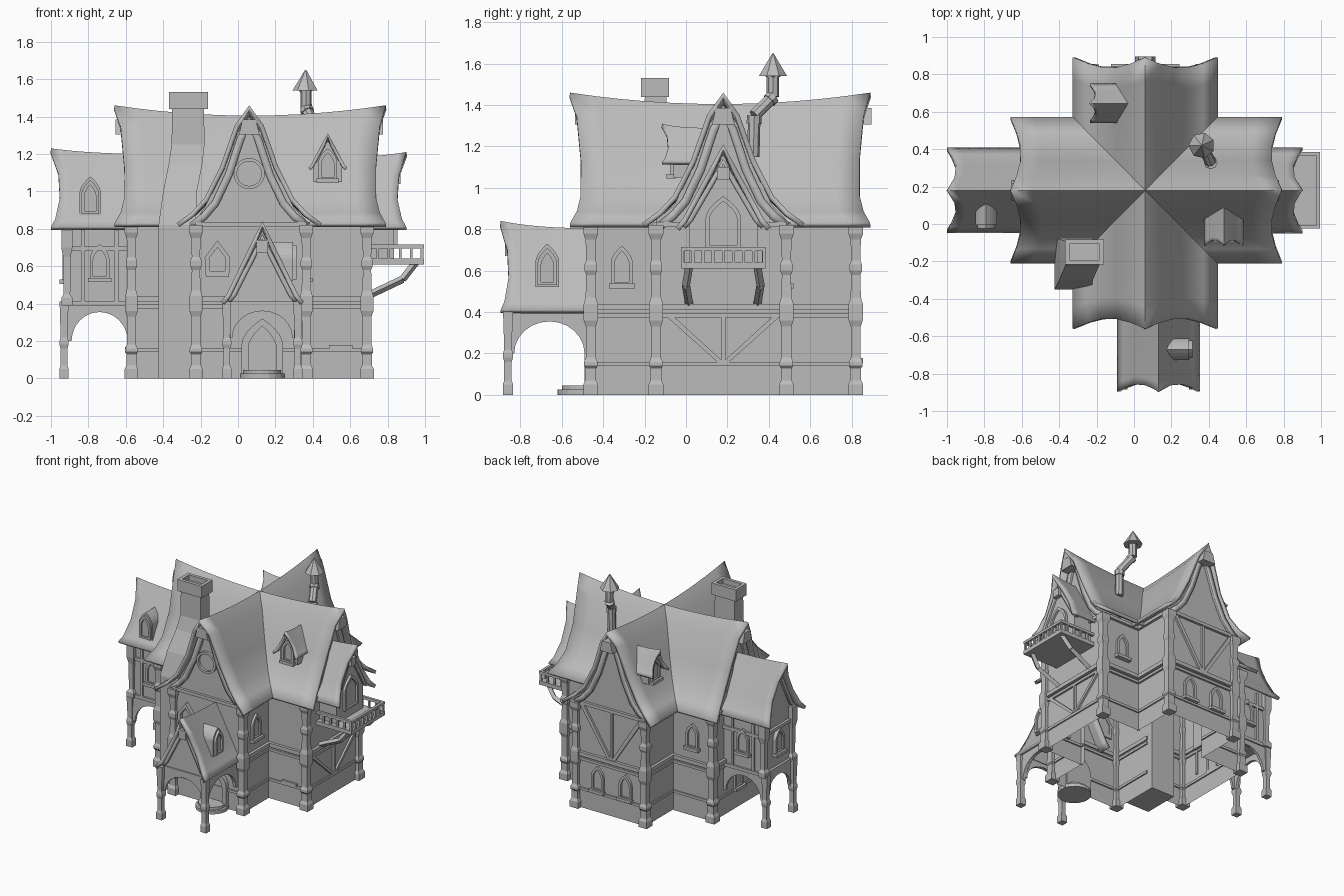
import bpy, bmesh
from math import sin, cos, pi, radians
from mathutils import Matrix, Vector

if "Cube" in bpy.data.objects:
    bpy.data.objects.remove(bpy.data.objects["Cube"])
grey = bpy.data.materials.new("plain_grey")
grey.use_nodes = True
grey.diffuse_color = (0.5, 0.5, 0.5, 1)
grey.node_tree.nodes["Principled BSDF"].inputs["Base Color"].default_value = grey.diffuse_color
BELL = [(0, 1), (.2, .83), (.4, .48), (.62, .21), (.8, .09), (1, 0)]
TENT = [(0, 1), (.3, .69), (.6, .37), (.85, .1), (1, 0)]

def frame(angle, x=0.06, y=0.18):
    """Local frame: x runs across, -y points outward (front at angle 0)."""
    return Matrix.Translation((x, y, 0)) @ Matrix.Rotation(radians(angle), 4, 'Z')
FRONT, RIGHT, BACK, LEFT = [frame(a) for a in (0, 90, 180, 270)]
PORCH = frame(0, 0.13)

def mesh(name, verts, faces, M, fix=True):
    bm = bmesh.new()
    vs = [bm.verts.new(M @ Vector(v)) for v in verts]
    for f in faces:
        bm.faces.new([vs[i] for i in f])
    if fix:
        bmesh.ops.recalc_face_normals(bm, faces=bm.faces)
    data = bpy.data.meshes.new(name)
    bm.to_mesh(data)
    bm.free()
    data.materials.append(grey)
    ob = bpy.data.objects.new(name, data)
    bpy.context.collection.objects.link(ob)
    return ob

def stack(name, loops, M, close=True):
    """Join equal loops of points; cap the ends, or join last to first."""
    n, k = len(loops[0]), len(loops)
    faces = [(r*n + i, r*n + (i+1) % n, (r+1) % k*n + (i+1) % n, (r+1) % k*n + i)
             for r in range(k - 1 if close else k) for i in range(n)]
    if close:
        faces += [tuple(range(n)), tuple(range(n*k - n, n*k))]
    return mesh(name, [p for loop in loops for p in loop], faces, M)

def prism(name, pts, t0, t1, M):
    """Outline in x and z, extruded outward from t0 to t1."""
    return stack(name, [[(x, -t, z) for x, z in pts] for t in (t0, t1)], M)

def box(name, x0, x1, t0, t1, z0, z1, M):
    return prism(name, [(x0, z0), (x1, z0), (x1, z1), (x0, z1)], t0, t1, M)

def ring(name, outer, inner, t0, t1, M):
    return stack(name, [[(x, -t, z) for x, z in pts] for pts, t in
                        ((outer, t0), (outer, t1), (inner, t1), (inner, t0))], M, False)

def loft(name, sections, M=Matrix()):
    """Rectangular sections (x, y, z, half x, half y)."""
    corners = ((-1, -1), (1, -1), (1, 1), (-1, 1))
    stack(name, [[(x + a*hx, y + b*hy, z) for a, b in corners] for x, y, z, hx, hy in sections], M)

def post(name, x, t, sections, M):
    loft(name, [(x, -t, z, r, r) for z, r in sections], M)

def rod(name, p, q, r0, r1, n=8, M=Matrix()):
    turn = (Vector(q) - Vector(p)).to_track_quat('Z', 'Y')
    stack(name, [[Vector(c) + turn @ Vector((r*cos(2*pi*i/n), r*sin(2*pi*i/n), 0)) for i in range(n)]
                 for c, r in ((p, r0), (q, r1))], M)

def roof(name, M, t0, t1, half, ridge, eave, rise=0, dip=0, both=False, prof=TENT, thick=.025):
    """Flared roof sheet with a sagging ridge and hollowed ends."""
    across = [(-d, h) for d, h in prof[:0:-1]] + prof
    n, verts = 12, []
    for d, h in across:
        hollow = dip * sin(pi * abs(d))
        a, b = t0 + hollow * both, t1 - hollow
        for j in range(n + 1):
            u = j / n
            q = (2*u - 1) ** 2 if both else u ** 3
            verts.append((d * half, -(a + (b - a) * u), eave + h * (ridge - eave + rise * q)))
    k = n + 1
    faces = [(i*k + j + 1, i*k + k + j + 1, i*k + k + j, i*k + j)
             for i in range(len(across) - 1) for j in range(n)]
    ob = mesh(name, verts, faces, M, fix=False)
    if ob.data.polygons[0].normal.z < 0:
        ob.data.flip_normals()
    mod = ob.modifiers.new("thickness", 'SOLIDIFY')
    mod.thickness, mod.offset = thick, -1
    bpy.ops.object.select_all(action='DESELECT')
    ob.select_set(True)
    bpy.context.view_layer.objects.active = ob
    bpy.ops.object.shade_smooth_by_angle(angle=radians(32))

def gable(a, b, z0, ztop, rhalf, ridge, eave, prof):
    """Wall outline from x = a to x = b with a peak under the roof."""
    up = [(d * rhalf, eave + h * (ridge - eave) - .04) for d, h in prof if d * rhalf < .9 * b]
    return [(b, z0), (b, ztop)] + up[::-1] + [(-x, z) for x, z in up[1:]] + [(a, ztop), (a, z0)]

def lancet(x, z, w, h):
    side = [(w/2, z)] + [(w/2 * (1 - (i/5) ** 1.8), z + h * (.58 + .42*i/5)) for i in range(6)]
    return [(x + a, b) for a, b in side] + [(x - a, b) for a, b in side[-2::-1]]

def window(M, x, t, z, w=.105, h=.19, sill=True):
    ring("window_frame", lancet(x, z, w, h), lancet(x, z + .015, w - .035, h - .04), t - .01, t + .018, M)
    prism("window_pane", lancet(x, z + .01, w - .03, h - .03), t - .005, t + .004, M)
    if sill:
        box("window_sill", x - w*.6, x + w*.6, t - .01, t + .035, z - .015, z + .008, M)

def arch(name, x, half, z0, ztop, top, t0, t1, M):
    curve = [(x + (half - .03) * cos(pi*i/12), z0 + (top - z0) * sin(pi*i/12)) for i in range(13)]
    prism(name, [(x - half, z0), (x - half, ztop), (x + half, ztop), (x + half, z0)] + curve, t0, t1, M)

def brace_panel(M, t, z0, z1):
    box("brace_stud", -.01, .01, t, t + .015, z0, z1, M)
    for s in (-1, 1):
        prism("brace", [(0, z0), (s*.03, z0), (s*.27, z1), (s*.235, z1)], t, t + .015, M)

TALL = [(0, .036), (.05, .036), (.07, .026), (.13, .026), (.14, .033), (.16, .033), (.18, .024),
        (.33, .024), (.36, .034), (.44, .034), (.47, .025), (.58, .022), (.6, .03), (.63, .03),
        (.65, .022), (.75, .025), (.78, .036), (.82, .036)]
SHORT = [(0, .025), (.05, .025), (.07, .018), (.16, .018), (.18, .024), (.2, .024), (.22, .018), (.41, .024)]
UPPER = [(.39, .03), (.43, .03), (.45, .018), (.65, .02), (.7, .03), (.82, .03)]

# Main cross roof
roof("main_roof_long", FRONT, -.71, .74, .388, 1.405, .83, .055, .055, True, BELL)
roof("main_roof_wide", RIGHT, -.72, .73, .392, 1.405, .83, .055, .055, True, BELL)

# Four wall arms, each with posts, beams and gable trim
for M, a, b, T in ((FRONT, -.285, .305, .64), (RIGHT, -.325, .305, .63),
                   (BACK, -.305, .285, .64), (LEFT, -.305, .325, .63)):
    end = gable(a, b, 0, .845, .385, 1.44, .825, BELL)
    n = len(end)
    mesh("arm_walls", [(x, -T, z) for x, z in end] +
         [(b, -.29, 0), (b, -.29, .845), (a, -.29, .845), (a, -.29, 0)],
         [tuple(range(n)), (0, 1, n + 1, n), (n - 1, n - 2, n + 2, n + 3)], M)
    for z, hgt, out in ((.14, .02, .01), (.375, .02, .015), (.41, .03, .022), (.81, .025, .02)):
        box("end_beam", a, b, T - .01, T + out, z, z + hgt, M)
        for x, s in ((a, -1), (b, 1)):
            box("side_beam", x - s*.01, x + s*out, .3, T, z, z + hgt, M)
    for x in (a, b):
        post("corner_post", x, T, TALL, M)
    roof("gable_trim", M, T - .02, T + .02, .32, 1.385, .83, prof=BELL, thick=.04)
    prism("ridge_block", [(-.055, 1.305), (.055, 1.305), (.035, 1.385), (-.035, 1.385)], .6, .715, M)
brace_panel(RIGHT, .63, .16, .375)
brace_panel(BACK, .64, .44, .81)

# Round gable window and house-shaped window below it
circle = lambda r: [(r * cos(pi*i/12), 1.095 + r * sin(pi*i/12)) for i in range(24)]
ring("round_window_frame", circle(.083), circle(.066), .63, .66, FRONT)
house = lambda r: [(x * r - .17, .635 + z * r) for x, z in ((-1, -1.5), (1, -1.5), (1.1, .2), (0, 1.65), (-1.1, .2))]
ring("house_window_frame", house(.062), house(.04), .63, .67, FRONT)
prism("house_window_pane", house(.045), .635, .645, FRONT)

# Windows set in the walls
for M, x, t, z in ((FRONT, .49, .305, .17), (RIGHT, -.49, .305, .53), (BACK, -.12, .64, .17),
                   (BACK, .12, .64, .17), (BACK, .46, .305, .53), (BACK, -.46, .305, .53),
                   (LEFT, 0, .63, .16), (LEFT, 0, .98, .52), (FRONT, -.8, .17, .53), (BACK, .8, .17, .53)):
    window(M, x, t, z)

# Raised side wing on arches
prism("wing_walls", gable(-.17, .17, .39, .83, .225, 1.2, .8, TENT), .6, .97, LEFT)
roof("wing_roof", LEFT, .4, 1.06, .228, 1.2, .81, .03, .05)
roof("wing_trim", LEFT, .96, .99, .19, 1.17, .82)
arch("wing_end_arch", 0, .17, .2, .41, .35, .965, .985, LEFT)
for M, x in ((FRONT, -.8), (BACK, .8)):
    arch("wing_side_arch", x, .18, .2, .41, .355, .155, .175, M)
    for z in (.39, .68):
        box("wing_beam", x - .19, x + .18, .17, .185, z, z + .025, M)
    for dx in (-.09, .09):
        box("wing_stud", x + dx - .01, x + dx + .01, .17, .184, .4, .8, M)
for s in (-1, 1):
    post("wing_post", s * .165, .99, SHORT, LEFT)
    post("wing_upper_post", s * .17, .975, UPPER, LEFT)
for z in (.39, .70):
    box("wing_end_beam", -.18, .18, .97, .99, z, z + .025, LEFT)

# Balcony bay and its door
prism("bay_walls", gable(-.165, .165, .63, .83, .225, 1.18, .8, TENT), .62, .775, RIGHT)
roof("bay_roof", RIGHT, .3, .84, .23, 1.18, .81, .03, .05)
roof("bay_trim", RIGHT, .76, .79, .2, 1.14, .82)
box("bay_ridge_block", -.03, .03, .7, .81, 1.04, 1.10, RIGHT)
window(RIGHT, 0, .775, .71, .17, .25, False)

# Balcony
box("balcony_floor", -.205, .205, .62, .935, .61, .64, RIGHT)
box("balcony_front_rail", -.205, .205, .915, .935, .695, .715, RIGHT)
for i in range(9):
    box("baluster", i * .049 - .203, i * .049 - .189, .917, .931, .63, .70, RIGHT)
for s in (-1, 1):
    box("balcony_side_rail", s * .185, s * .205, .63, .93, .695, .715, RIGHT)
    for i in range(4):
        box("side_baluster", s * .188, s * .202, .68 + i * .06, .694 + i * .06, .63, .70, RIGHT)
    path = [(s*.165, -.63, .44), (s*.18, -.82, .53), (s*.165, -.89, .62)]
    for p, q in zip(path, path[1:]):
        rod("balcony_bracket", p, q, .02, .02, 4, RIGHT)

# Entrance porch
prism("porch_gable", gable(-.19, .19, .39, .42, .22, .83, .40, TENT), 1.0, 1.02, PORCH)
roof("porch_roof", PORCH, .55, 1.075, .222, .805, .41, .035, .04)
roof("porch_trim", PORCH, 1.01, 1.035, .19, .77, .42)
box("porch_ridge_block", -.03, .03, 1.0, 1.055, .67, .74, PORCH)
arch("porch_front_arch", 0, .19, .22, .41, .36, 1.005, 1.03, PORCH)
for M, x, t in ((RIGHT, -.84, .24), (LEFT, .84, .1)):
    arch("porch_side_arch", x, .2, .2, .41, .355, t, t + .025, M)
for s in (-1, 1):
    post("porch_post", s * .19, 1.04, SHORT, PORCH)

# Front door and rounded step
ring("door_frame", lancet(0, 0, .22, .32), lancet(0, 0, .15, .28), .63, .67, PORCH)
prism("door_panel", lancet(0, 0, .16, .29), .63, .645, PORCH)
for r, z in ((.12, .025), (.10, .045)):
    rod("door_step", (.13, -.5, 0), (.13, -.5, z), r, r, 20)

# Roof dormers
for M, x in ((FRONT, .42), (LEFT, -.465)):
    a, b = x - .075, x + .075
    prism("dormer_body", [(a, 1.05), (b, 1.05), (b, 1.16), (x, 1.27), (a, 1.16)], .06, .24, M)
    roof("dormer_roof", M @ Matrix.Translation((x, 0, 0)), .06, .295, .105, 1.29, 1.125, .02, .03, thick=.018)
    window(M, x, .24, 1.06, .1, .17)
for M, x, t, z in ((FRONT, -.85, .185, .87), (RIGHT, -.85, .235, .52)):
    prism("small_dormer", lancet(x, z, .115, .21), t - .12, t, M)
    window(M, x, t, z + .01, .095, .18, False)

# Stone chimney
loft("chimney", [(-.325, -.21, 0, .1, .14), (-.325, -.21, .82, .1, .14), (-.31, -.19, 1, .09, .11),
                 (-.28, -.16, 1.15, .09, .07), (-.267, -.147, 1.25, .088, .055), (-.267, -.147, 1.45, .085, .052)])
loft("chimney_cap", [(-.265, -.15, z, .105 - d, .067 - d) for z, d in ((1.44, 0), (1.53, 0), (1.53, .025), (1.49, .025))])

# Bent stove pipe with a pointed cowl
path = [(.41, .325, 1.15), (.41, .33, 1.35), (.365, .42, 1.44), (.362, .42, 1.56)]
for p, q in zip(path, path[1:]):
    rod("stove_pipe", p, q, .03, .03)
    rod("pipe_collar", Vector(p).lerp(Vector(q), .8), q, .036, .036)
rod("pipe_cowl", (.362, .42, 1.54), (.362, .42, 1.65), .07, .003, 7)
